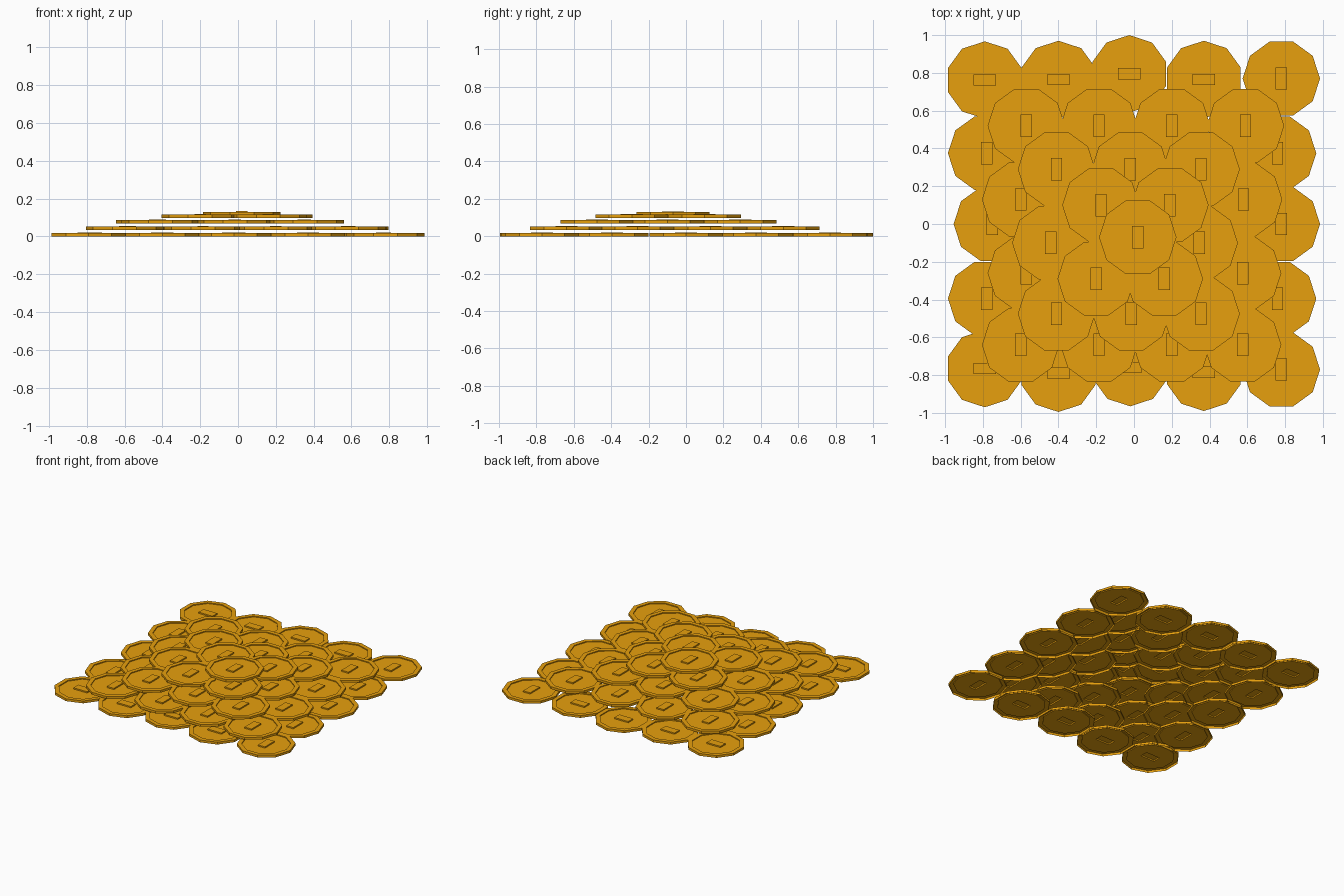
import bpy, bmesh, math

if "Cube" in bpy.data.objects:
    bpy.data.objects.remove(bpy.data.objects["Cube"])

R, RIM = 0.205, 0.172                        # outer and inner radius
TOP, FACE, STUD = 0.018, 0.011, 0.021        # rim, face and stud heights

gold = bpy.data.materials.new("gold")
gold.diffuse_color = (0.8, 0.35, 0.004, 1)
gold.use_nodes = True
gold.node_tree.nodes["Principled BSDF"].inputs["Base Color"].default_value = gold.diffuse_color


def coin_mesh():
    """Ten-sided open-bottomed coin: raised rim, sunken face, centre stud."""
    bm = bmesh.new()

    def ring(r, z):
        return [bm.verts.new((r * math.cos(i * math.tau / 10),
                              r * math.sin(i * math.tau / 10), z)) for i in range(10)]

    def rect(z):
        return [bm.verts.new((sx * 0.03, sy * 0.059, z))
                for sx, sy in ((1, 1), (-1, 1), (-1, -1), (1, -1))]

    def bridge(a, b):
        for i in range(len(a)):
            j = (i + 1) % len(a)
            bm.faces.new((a[i], a[j], b[j], b[i]))

    def loop_edges(vs):
        return [bm.edges.get((vs[i - 1], vs[i])) for i in range(len(vs))]

    # outer wall, rim and inner wall
    rings = [ring(r, z) for r, z in ((R, 0), (R, TOP), (RIM, TOP), (RIM, FACE))]
    for a, b in zip(rings, rings[1:]):
        bridge(a, b)
    # stud
    low, high = rect(FACE), rect(STUD)
    bridge(low, high)
    bm.faces.new(high)
    # sunken face between inner wall and stud
    bmesh.ops.triangle_fill(bm, edges=loop_edges(rings[-1]) + loop_edges(low),
                            use_beauty=True, normal=(0, 0, 1))
    bmesh.ops.recalc_face_normals(bm, faces=bm.faces[:])
    if max(bm.faces, key=lambda f: f.calc_center_median().z).normal.z < 0:
        bmesh.ops.reverse_faces(bm, faces=bm.faces[:])
    me = bpy.data.meshes.new("coin")
    bm.to_mesh(me)
    bm.free()
    me.materials.append(gold)
    return me


coin = coin_mesh()


def place(layer, x, y, z, turned=False):
    ob = bpy.data.objects.new(f"coin_layer_{layer}", coin)
    ob.location = (x, y, z)
    ob.rotation_euler.z = math.pi / 2 if turned else 0
    bpy.context.collection.objects.link(ob)


# bottom layer: hollow square, front and back rows turned a quarter
bottom = [
    (True, [(-.79, .762), (-.40, .765), (-.025, .795), (.37, .765)]),
    (False, [(.78, .77)]),
    (False, [(x, .375) for x in (-.78, .76)]),
    (False, [(x, 0) for x in (-.75, .78)]),
    (False, [(x, -.395) for x in (-.78, .76)]),
    (True, [(-.79, -.765), (-.40, -.79), (-.02, -.76), (.37, -.785)]),
    (False, [(.78, -.77)]),
]
for turned, spots in bottom:
    for x, y in spots:
        place(1, x, y, 0, turned)

# upper layers, also hollow: bottom height and rows of (y, x positions)
layers = {
    2: (.033, [(.52, (-.57, -.185, .20, .59)), (.13, (-.60, .58)),
               (-.26, (-.57, .575)), (-.64, (-.60, -.185, .20, .575))]),
    3: (.068, [(.29, (-.41, -.02, .355)), (-.10, (-.44, .345)),
               (-.475, (-.41, -.015, .355))]),
    4: (.098, [(.10, (-.175, .19)), (-.29, (-.20, .16))]),
    5: (.112, [(-.07, (.02,))]),
}
for n, (z, rows) in layers.items():
    for y, xs in rows:
        for x in xs:
            place(n, x, y, z)
